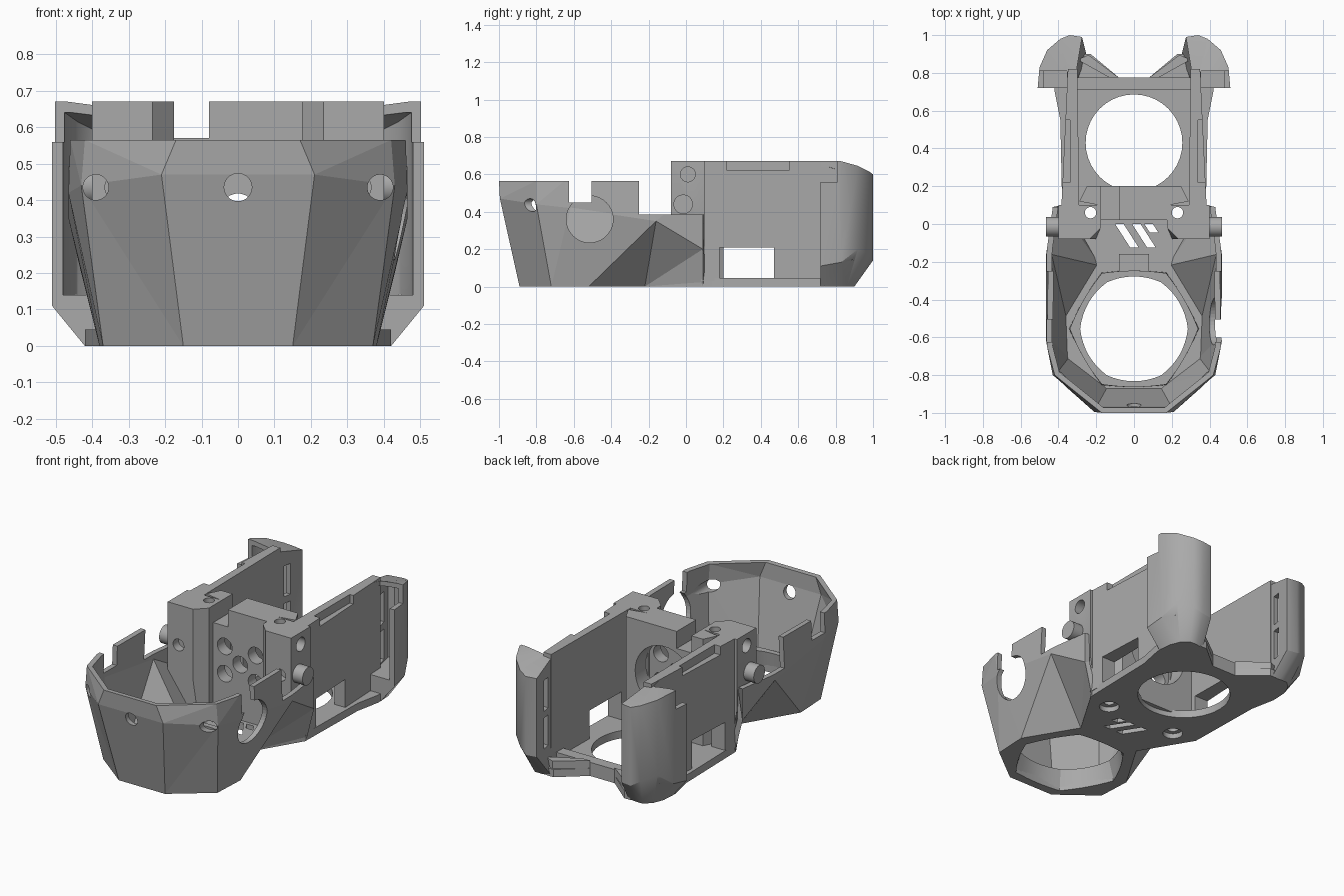
import bpy, bmesh, math
from mathutils import Matrix

cube = bpy.data.objects.get("Cube")
if cube:
    bpy.data.objects.remove(cube, do_unlink=True)

grey = bpy.data.materials.new("plain grey")
grey.use_nodes = True
grey.diffuse_color = (0.4, 0.4, 0.4, 1)
grey.node_tree.nodes["Principled BSDF"].inputs["Base Color"].default_value = (0.4, 0.4, 0.4, 1)


def finish(name, bm, fix=True):
    if fix:
        bmesh.ops.recalc_face_normals(bm, faces=bm.faces)
    me = bpy.data.meshes.new(name)
    bm.to_mesh(me)
    bm.free()
    me.materials.append(grey)
    ob = bpy.data.objects.new(name, me)
    bpy.context.collection.objects.link(ob)
    return ob


def loft(name, rings, capped=True):
    """Join closed rings of equal length; uncapped rings close on themselves."""
    bm = bmesh.new()
    vs = [[bm.verts.new(p) for p in r] for r in rings]
    n = len(vs[0])
    pairs = list(zip(vs, vs[1:])) + ([] if capped else [(vs[-1], vs[0])])
    for lo, hi in pairs:
        for i in range(n):
            j = (i + 1) % n
            bm.faces.new((lo[i], lo[j], hi[j], hi[i]))
    if capped:
        caps = [bm.faces.new(vs[0]), bm.faces.new(vs[-1])]
        bm.normal_update()
        bmesh.ops.triangulate(bm, faces=caps)
    return finish(name, bm)


def prism(name, pts, z0, z1, s=1):
    return loft(name, [[(s * x, y, z) for x, y in pts] for z in (z0, z1)])


def box(name, x, y, z, s=1):
    return prism(name, [(x[0], y[0]), (x[1], y[0]), (x[1], y[1]), (x[0], y[1])], z[0], z[1], s)


def cylinder(name, centre, r, depth, axis="Z"):
    bm = bmesh.new()
    bmesh.ops.create_cone(bm, cap_ends=True, segments=40, radius1=r, radius2=r, depth=depth)
    rot = {"Z": Matrix(), "X": Matrix.Rotation(math.pi / 2, 4, "Y"),
           "Y": Matrix.Rotation(math.pi / 2, 4, "X")}[axis]
    bm.transform(Matrix.Translation(centre) @ rot)
    return finish(name, bm)


def bake(ob):
    deps = bpy.context.evaluated_depsgraph_get()
    me = bpy.data.meshes.new_from_object(ob.evaluated_get(deps))
    ob.modifiers.clear()
    ob.data = me


def cut(ob, *cutters):
    for c in cutters:
        m = ob.modifiers.new("cut", "BOOLEAN")
        m.operation, m.solver, m.object = "DIFFERENCE", "EXACT", c
    bake(ob)
    for c in cutters:
        bpy.data.objects.remove(c, do_unlink=True)


def smooth(ob, degrees=35):
    bpy.ops.object.select_all(action="DESELECT")
    ob.select_set(True)
    bpy.context.view_layer.objects.active = ob
    bpy.ops.object.shade_smooth_by_angle(angle=math.radians(degrees))


def hexring(r, rounding, z):
    """Soft hexagon around the front opening; rounding 1 is a circle."""
    pts = []
    for i in range(48):
        a = math.tau * i / 48
        k = math.cos(math.pi / 6) / math.cos((a % (math.pi / 3)) - math.pi / 6)
        k = k * (1 - rounding) + rounding
        pts.append((r * k * math.cos(a), -0.555 + r * k * math.sin(a), z))
    return pts


# Faceted front shroud: bottom, middle and top point of each column
columns = [
    ((.15, -.89, 0), (.21, -.995, .47), (.17, -1, .565)),
    ((.37, -.72, 0), (.43, -.8, .44), (.42, -.8, .565)),
    ((.38, -.52, 0), (.465, -.62, .42), (.46, -.65, .565)),
    ((.2, -.22, 0), (.465, -.16, .35), (.455, -.2, .565)),
    ((.38, .09, 0), (.43, .09, .2), (.43, .09, .565)),
]
bm = bmesh.new()
sweep = [[(-x, y, z) for x, y, z in c] for c in reversed(columns)] + columns
grid = [[bm.verts.new(p) for p in c] for c in sweep]
for k, (p, q) in enumerate(zip(grid, grid[1:])):
    for i in (0, 1):
        a, b, c, d = p[i], q[i], q[i + 1], p[i + 1]
        if k == 4:
            bm.faces.new((a, b, c, d))
        elif k > 4:
            bm.faces.new((a, b, c)), bm.faces.new((a, c, d))
        else:
            bm.faces.new((a, b, d)), bm.faces.new((b, c, d))
shroud = finish("front_shroud", bm, fix=False)
solid = shroud.modifiers.new("wall", "SOLIDIFY")
solid.thickness, solid.offset = 0.03, -1
bake(shroud)
cut(shroud,
    box("cutter", (-1, 1), (-.625, -.505), (.45, .8)),
    box("cutter", (-1, 1), (-.25, .2), (.385, .8)),
    cylinder("cutter", (.45, -.515, .36), .125, .3, "X"),
    cylinder("cutter", (0, -1, .435), .038, .4, "Y"),
    cylinder("cutter", (.39, -.8, .435), .035, .4, "Y"),
    cylinder("cutter", (-.39, -.8, .435), .035, .4, "Y"))

# Floor plate with both openings, counterbored screw holes and slanted vents
half = [(.15, -.89), (.37, -.72), (.38, -.52), (.2, -.22), (.38, .08),
        (.39, .55), (.42, .7), (.42, .74), (.27, .9), (.23, .9), (.08, .775)]
outline = half + [(-x, y) for x, y in reversed(half)]
floor = prism("floor_plate", outline, 0, .045)
cutters = []
for x, length in ((-.1, 1), (-.01, 1), (.055, .35)):
    dx, dy = .08 * length, -.125 * length
    cutters.append(prism("cutter", [(x, 0), (x + .045, 0), (x + .045 + dx, dy), (x + dx, dy)], -.1, .1))
for x in (-.23, .23):
    cutters += [cylinder("cutter", (x, .06, 0), .03, .4), cylinder("cutter", (x, .06, 0), .055, .06)]
cut(floor, cylinder("cutter", (0, .43, 0), .256, .4),
    loft("cutter", [hexring(.315, .3, -.1), hexring(.315, .3, .2)]), *cutters)
smooth(floor, 25)

# Collar around the front opening, tapering from hexagon to round
collar = loft("opening_collar", [hexring(.345, .2, 0), hexring(.34, .3, .12),
                                 hexring(.285, .8, .12), hexring(.32, .3, 0)], capped=False)
smooth(collar, 25)

# Central mount wall with motor seat and five round holes
wall_half = [(.185, .02), (.185, .1), (.29, .12), (.25, .2)]
mount = prism("mount_wall", wall_half + [(-x, y) for x, y in reversed(wall_half)], .03, .67)
cut(mount, box("cutter", (-.175, -.08), (-.2, .4), (.57, .8)),
    cylinder("cutter", (0, .2, .37), .19, .22, "Y"),
    *[cylinder("cutter", (x, .05, .37 + z), .048, .34, "Y")
      for x, z in ((0, 0), (.1, .08), (-.1, .08), (.1, -.08), (-.1, -.08))])
smooth(mount, 30)
box("cable_bracket", (-.08, .08), (-.25, -.16), (.03, .09))

# Each rear lobe corner: x, y, chamfer height, top height
lobe_plan = [(.51, .72, .11, .67), (.5, .83, .13, .67), (.46, .92, .2, .645), (.39, .98, .17, .615),
             (.34, 1, .14, .6), (.275, .99, .14, .6), (.32, .72, .11, .67)]
foot_plan = [(.42, .72), (.415, .8), (.39, .86), (.35, .9), (.3, .9), (.25, .89), (.31, .72)]
hollow = [(.36, .6, .64), (.485, .6, .64), (.475, .82, .64), (.44, .9, .615),
          (.38, .95, .585), (.34, .965, .57), (.305, .955, .57), (.35, .76, .64)]

for s, side in ((1, "left"), (-1, "right")):
    # Screw pillars beside the mount wall, tapering into the shroud's waist
    inner = .175
    shaft = [(inner + .06, -.08), (.4, -.08), (.4, .1), (inner, .1), (inner, -.02)]
    base = [(.2, -.08), (.25, -.08), (.36, .1), (inner, .1), (inner, -.02)]
    pillar = loft(side + "_pillar", [[(s * x, y, z) for x, y in ring]
                                     for ring, z in ((base, .03), (shaft, .25), (shaft, .67))])
    cut(pillar, cylinder("cutter", (s * .23, .06, .4), .03, 1),
        cylinder("cutter", (s * .4, .01, .6), .04, .16, "X"),
        cylinder("cutter", (s * .33, -.08, .435), .035, .1, "Y"))
    smooth(pillar, 30)
    boss = cylinder(side + "_side_boss", (s * .42, -.015, .44), .052, .09, "X")
    smooth(boss)

    # Rear side wall with a window low down and a shallow step on top
    wall = prism(side + "_rear_wall", [(.385, .08), (.35, .82), (.3, .82), (.29, .08)], .03, .67, s)
    cut(wall, box("cutter", (.1, .6), (.18, .47), (.045, .21), s),
        box("cutter", (.34, .6), (.22, .55), (.62, .8), s))

    # Hollow rear lobe, open to the front, with two slots in its inner face
    lobe = loft(side + "_rear_lobe", [
        [(s * x, y, 0) for x, y in foot_plan],
        [(s * x, y, low) for x, y, low, top in lobe_plan],
        [(s * x, y, top) for x, y, low, top in lobe_plan]])
    cut(lobe, loft("cutter", [[(s * x, y, .14) for x, y, z in hollow],
                              [(s * x, y, z) for x, y, z in hollow]]),
        box("cutter", (.355, .6), (.6, .81), (.56, .9), s),
        box("cutter", (.1, .37), (.85, .9), (.15, .33), s),
        box("cutter", (.1, .37), (.85, .9), (.37, .55), s))
    smooth(lobe, 32)
    prism(side + "_rear_web", [(.08, .775), (.13, .775), (.3, .87), (.24, .895)], .03, .09, s)

# Low bar joining the rear lobes
box("rear_crossbar", (-.3, .3), (.71, .775), (0, .08))
